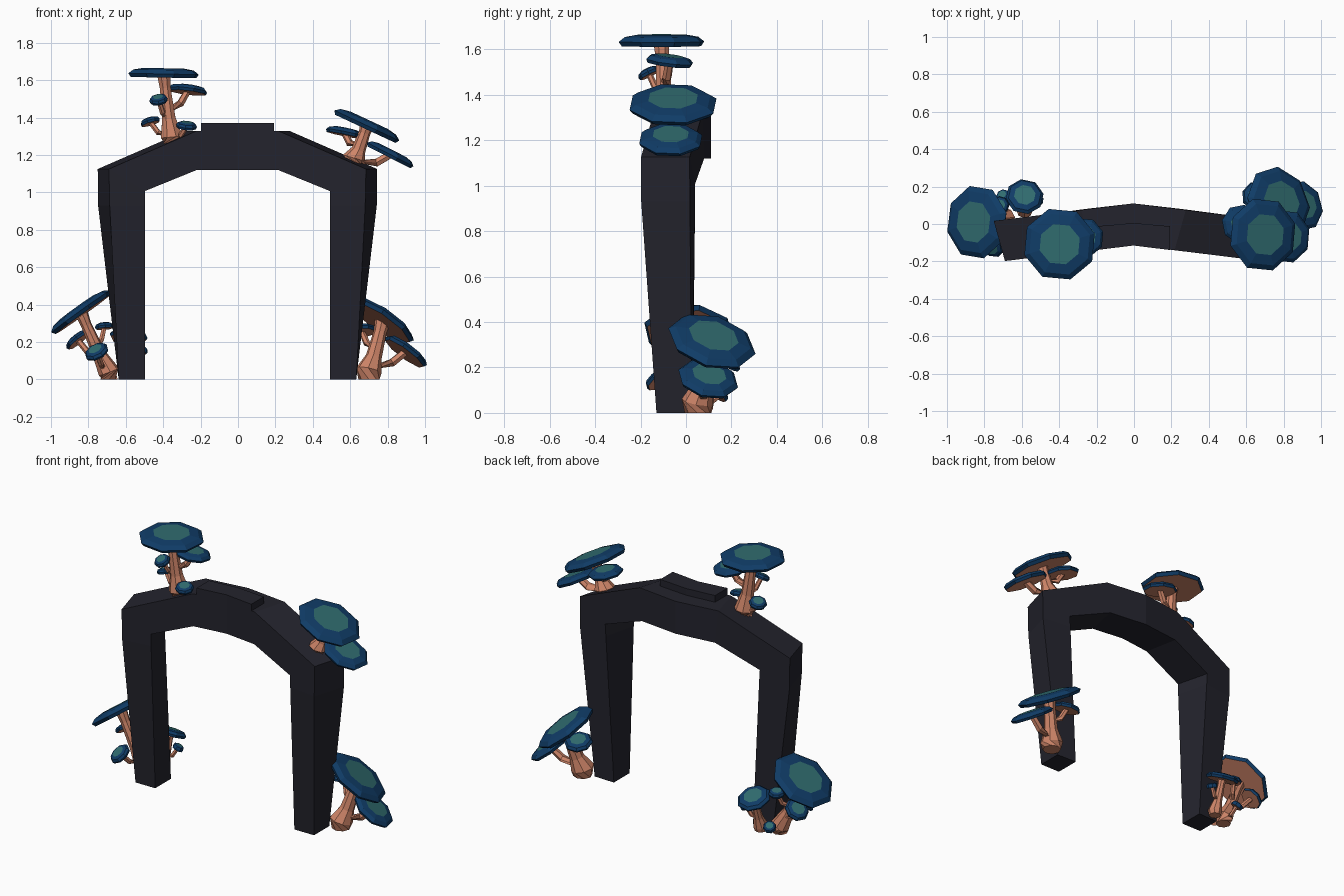
import bpy, bmesh, math
from mathutils import Vector

if "Cube" in bpy.data.objects:
    bpy.data.objects.remove(bpy.data.objects["Cube"])


def material(name, rgb):
    m = bpy.data.materials.new(name)
    m.diffuse_color = (*rgb, 1)
    m.use_nodes = True
    m.node_tree.nodes["Principled BSDF"].inputs["Base Color"].default_value = m.diffuse_color
    return m


STONE = material("dark stone", (0.017, 0.017, 0.026))
BLUE = material("cap blue", (0.005, 0.045, 0.135))
TEAL = material("cap teal", (0.030, 0.150, 0.160))
FLESH = material("stalk salmon", (0.62, 0.235, 0.14))


def finish(bm, name, mats):
    bmesh.ops.recalc_face_normals(bm, faces=bm.faces)
    me = bpy.data.meshes.new(name)
    bm.to_mesh(me)
    bm.free()
    for m in mats:
        me.materials.append(m)
    ob = bpy.data.objects.new(name, me)
    bpy.context.collection.objects.link(ob)
    return ob


def loft(bm, rings):
    """Skin a list of equal rings and close both ends; returns strips and ends."""
    vs = [[bm.verts.new(p) for p in r] for r in rings]
    n = len(vs[0])
    strips = []
    for a, b in zip(vs, vs[1:]):
        strips.append([bm.faces.new((a[i], a[(i + 1) % n], b[(i + 1) % n], b[i]))
                       for i in range(n)])
    return strips, bm.faces.new(vs[0]), bm.faces.new(vs[-1])


def mirrored(half, cx):
    """Half sections run from the foot to the middle; mirror them to the other foot."""
    right = [[(cx + x, y, z) for x, y, z in s] for s in half]
    left = [[(cx - x, y, z) for x, y, z in s] for s in half[:-1]]
    return right + left[::-1]


# Arch: sections are front outer, back outer, back inner, front inner
arch_half = [
    [(.635, -.13, 0), (.635, .025, 0), (.495, .03, 0), (.495, -.13, 0)],
    [(.683, -.197, .93), (.745, .017, .93), (.545, .04, .93), (.495, -.172, .93)],
    [(.687, -.198, 1.125), (.747, .016, 1.125), (.55, .04, 1.007), (.495, -.174, 1.007)],
    [(.22, -.14, 1.328), (.28, .075, 1.328), (.26, .08, 1.12), (.217, -.14, 1.12)],
    [(0, -.113, 1.328), (0, .11, 1.328), (0, .11, 1.12), (0, -.113, 1.12)],
]
bm = bmesh.new()
loft(bm, mirrored(arch_half, -.003))
finish(bm, "arch", [STONE])

# Raised slab on the crown of the arch
slab_half = [
    [(x, yf, 1.371), (x, yb, 1.371), (x, yb, 1.31), (x, yf, 1.31)]
    for x, yf, yb in ((.195, -.139, -.012), (0, -.115, .005))
]
bm = bmesh.new()
loft(bm, mirrored(slab_half, -.003))
finish(bm, "crown_slab", [STONE])


def frame(d):
    q = d.to_track_quat('Z', 'Y')
    return q @ Vector((1, 0, 0)), q @ Vector((0, 1, 0))


def disc(c, d, r, n, turn=0):
    u, v = frame(d)
    return [c + (u * math.cos(2 * math.pi * i / n + turn)
                 + v * math.sin(2 * math.pi * i / n + turn)) * r for i in range(n)]


def tube(bm, points, radii, n):
    pts = [Vector(p) for p in points]
    rings = []
    for i, (p, r) in enumerate(zip(pts, radii)):
        d = (pts[min(i + 1, len(pts) - 1)] - pts[max(i - 1, 0)]).normalized()
        if i == 0:
            d = Vector((0, 0, 1))
        rings.append(disc(p, d, r, n))
    loft(bm, rings)


def cap(name, c, normal, r):
    """Octagonal cap: salmon underside, blue rim and bevel, teal centre."""
    d = Vector(normal).normalized()
    c = Vector(c)
    t = .014 + .07 * r
    rings = [disc(c + d * h * t, d, r * k, 8, .3)
             for h, k in ((-.8, .93), (-.1, 1), (.65, .86), (1, .57))]
    bm = bmesh.new()
    _, under, top = loft(bm, rings)
    top.material_index, under.material_index = 1, 2
    finish(bm, name, [BLUE, TEAL, FLESH])


def cluster(name, base, size, caps):
    """A swollen trunk carrying the first cap, with bent branches to the others."""
    base = Vector(base)
    top = Vector(caps[0][0])
    bm = bmesh.new()
    up = Vector((0, 0, 1))
    knee = base.lerp(top, .35) + up * .01
    tube(bm, [base, base + up * size * .7, knee, base.lerp(top, .8), top],
         [size * .8, size, size * .62, size * .5, size * .62], 8)
    for c, nrm, r in caps[1:]:
        c = Vector(c)
        d = Vector(nrm).normalized()
        start = base.lerp(top, max(.12, min(.5, (c.z - base.z) / (top.z - base.z) - .3)))
        elbow = start.lerp(c - d * .03, .65) - up * .015
        w = .010 + .1 * r
        tube(bm, [start, elbow, c - d * .005], [w * 1.2, w, w * .9], 6)
    finish(bm, name + "_stalks", [FLESH])
    for i, (c, nrm, r) in enumerate(caps):
        cap(f"{name}_cap_{i + 1}", c, nrm, r)


# Mushroom clusters: caps are centre, facing direction, radius
cluster("top_left_mushroom", (-.355, -.09, 1.255), .062, [
    ((-.398, -.108, 1.636), (.02, 0, 1), .197),
    ((-.267, -.072, 1.55), (.12, .12, 1), .108),
    ((-.425, -.165, 1.497), (-.15, -.45, .9), .05),
    ((-.275, -.15, 1.358), (.1, -.25, 1), .056),
    ((-.47, -.06, 1.38), (-.3, .2, 1), .055),
])
cluster("top_right_mushroom", (.62, -.06, 1.14), .062, [
    ((.69, -.057, 1.36), (.42, 0, .9), .2),
    ((.815, -.067, 1.205), (.45, 0, .88), .145),
    ((.572, .0, 1.322), (.2, .06, 1), .105),
])
cluster("bottom_left_mushroom", (-.69, .03, .0), .058, [
    ((-.842, .01, .365), (-.58, .03, .81), .2),
    ((-.757, -.12, .15), (-.4, -.5, .75), .068),
    ((-.86, .10, .215), (-.6, .2, .75), .075),
    ((-.715, .10, .285), (-.1, .15, 1), .05),
    ((-.70, .15, .08), (-.3, .5, .8), .04),
])
cluster("back_left_mushroom", (-.585, .075, .0), .045, [
    ((-.585, .147, .235), (.05, .4, .9), .103),
    ((-.515, .13, .16), (.4, .3, .85), .035),
])
cluster("bottom_right_mushroom", (.70, .05, .0), .07, [
    ((.775, .115, .318), (.55, .25, .8), .2),
    ((.90, .098, .153), (.58, .2, .79), .137),
    ((.66, .15, .265), (-.05, .3, .95), .085),
])
